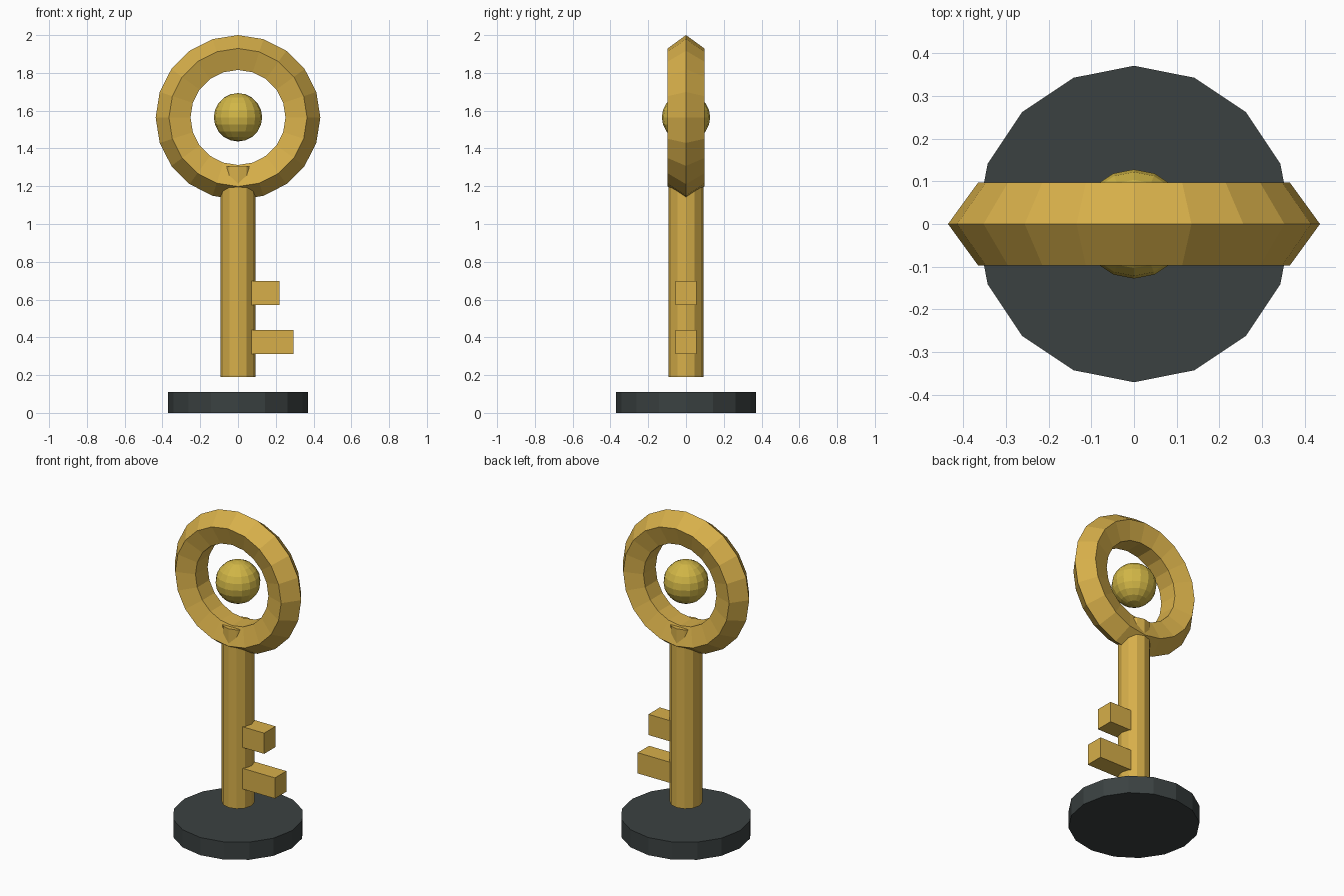
import bpy
import math

if "Cube" in bpy.data.objects:
    bpy.data.objects.remove(bpy.data.objects["Cube"])


def material(name, rgb):
    m = bpy.data.materials.new(name)
    m.diffuse_color = (*rgb, 1.0)
    m.use_nodes = True
    m.node_tree.nodes["Principled BSDF"].inputs["Base Color"].default_value = m.diffuse_color
    return m


gold = material("gold", (0.68, 0.43, 0.068))
yellow = material("yellow_gold", (0.64, 0.47, 0.062))
dark = material("dark_grey", (0.043, 0.053, 0.053))


def finish(name, mat):
    ob = bpy.context.object
    ob.name = name
    ob.data.materials.append(mat)
    return ob


def cylinder(name, mat, sides, radius, z0, z1):
    bpy.ops.mesh.primitive_cylinder_add(vertices=sides, radius=radius, depth=z1 - z0,
                                        location=(0, 0, (z0 + z1) / 2))
    return finish(name, mat)


def box(name, mat, x0, x1, y0, y1, z0, z1):
    bpy.ops.mesh.primitive_cube_add(size=1, location=((x0 + x1) / 2, (y0 + y1) / 2, (z0 + z1) / 2))
    bpy.context.object.scale = (x1 - x0, y1 - y0, z1 - z0)
    return finish(name, mat)


# Stand and key shaft (the shaft floats above the stand)
cylinder("base", dark, 16, 0.371, 0.0, 0.11)
cylinder("shaft", gold, 12, 0.0925, 0.19, 1.305)

# Teeth
for name, x1, z0 in (("upper_tooth", 0.22, 0.57), ("lower_tooth", 0.294, 0.311)):
    box(name, gold, 0.07, x1, -0.056, 0.056, z0, z0 + 0.129)

# Ring handle with a five-sided section, ridge outward
bpy.ops.mesh.primitive_torus_add(major_segments=20, minor_segments=5,
                                 major_radius=0.334, minor_radius=0.102,
                                 location=(0, 0, 1.564), rotation=(math.pi / 2, 0, 0))
finish("ring", gold)

# Floating orb in the ring
bpy.ops.mesh.primitive_uv_sphere_add(segments=16, ring_count=10, radius=0.128,
                                     location=(0, 0, 1.565))
finish("orb", yellow)

# Faceted style
for ob in bpy.data.objects:
    for p in ob.data.polygons:
        p.use_smooth = False
